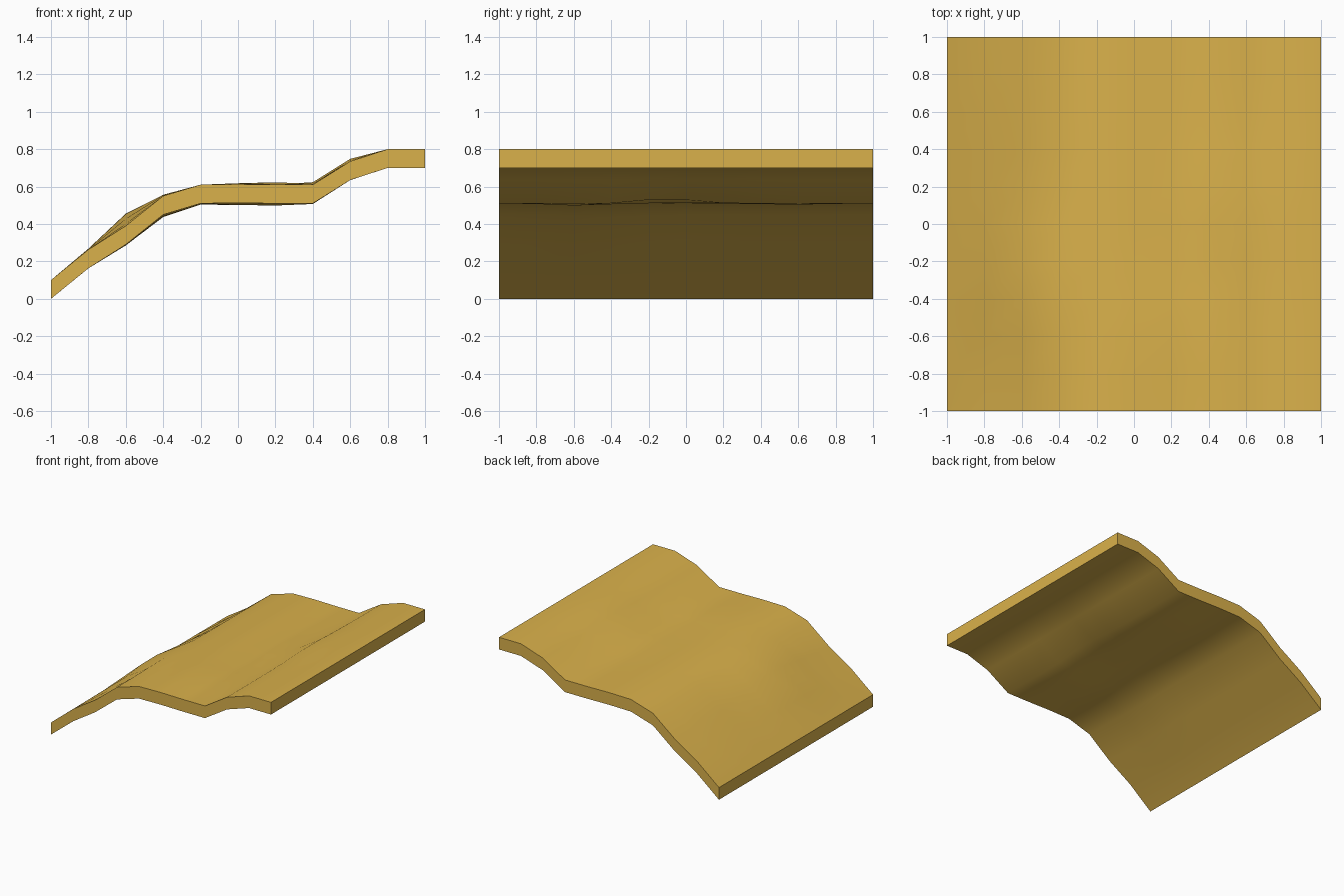
import bpy, bmesh, math

if "Cube" in bpy.data.objects:
    bpy.data.objects.remove(bpy.data.objects["Cube"])

N = 10
# Side profile of the top surface, sampled every 0.2 along x
PROFILE = [0.10, 0.263, 0.39, 0.55, 0.61, 0.613, 0.61, 0.61, 0.735, 0.80, 0.80]
THICK = 0.1

# Gentle surface bumps: x, y, height, x radius, y radius
TOP_BUMPS = [(-0.6, -0.3, 0.07, 0.13, 0.45), (-0.6, 0.6, 0.02, 0.13, 0.3),
             (0.5, 0.1, 0.03, 0.12, 0.3), (0.2, -0.6, 0.015, 0.2, 0.25)]
BOTTOM_BUMPS = [(-0.4, -0.4, -0.013, 0.2, 0.35), (0.1, -0.6, -0.015, 0.25, 0.2),
                (0.1, 0.6, -0.008, 0.25, 0.25), (0.4, -0.1, 0.025, 0.12, 0.2)]


def bump(x, y, bumps):
    fade = (1 - y ** 4) * (1 - x ** 8)
    return fade * sum(h * math.exp(-((x - cx) / rx) ** 2 - ((y - cy) / ry) ** 2)
                      for cx, cy, h, rx, ry in bumps)


def sheet(bm, bumps, drop):
    rows = []
    for i in range(N + 1):
        x = -1 + 2 * i / N
        ys = [-1 + 2 * j / N for j in range(N + 1)]
        rows.append([bm.verts.new((x, y, PROFILE[i] - drop + bump(x, y, bumps))) for y in ys])
    return rows


bm = bmesh.new()
top = sheet(bm, TOP_BUMPS, 0)
low = sheet(bm, BOTTOM_BUMPS, THICK)

# Top and underside quads
for g in (top, low):
    for i in range(N):
        for j in range(N):
            bm.faces.new((g[i][j], g[i + 1][j], g[i + 1][j + 1], g[i][j + 1]))

# Rim walls joining both sheets
for k in range(N):
    for e in (0, N):
        bm.faces.new((top[k][e], top[k + 1][e], low[k + 1][e], low[k][e]))
        bm.faces.new((top[e][k], top[e][k + 1], low[e][k + 1], low[e][k]))
bmesh.ops.recalc_face_normals(bm, faces=bm.faces)

mesh = bpy.data.meshes.new("terrain_slab")
bm.to_mesh(mesh)
bm.free()
slab = bpy.data.objects.new("terrain_slab", mesh)
bpy.context.collection.objects.link(slab)

# Ochre colour
mat = bpy.data.materials.new("ochre")
mat.diffuse_color = (0.70, 0.44, 0.07, 1)
mat.use_nodes = True
mat.node_tree.nodes["Principled BSDF"].inputs["Base Color"].default_value = mat.diffuse_color
mesh.materials.append(mat)

# Smooth surfaces, crisp rim
bpy.context.view_layer.objects.active = slab
slab.select_set(True)
bpy.ops.object.shade_smooth_by_angle(angle=math.radians(40))
